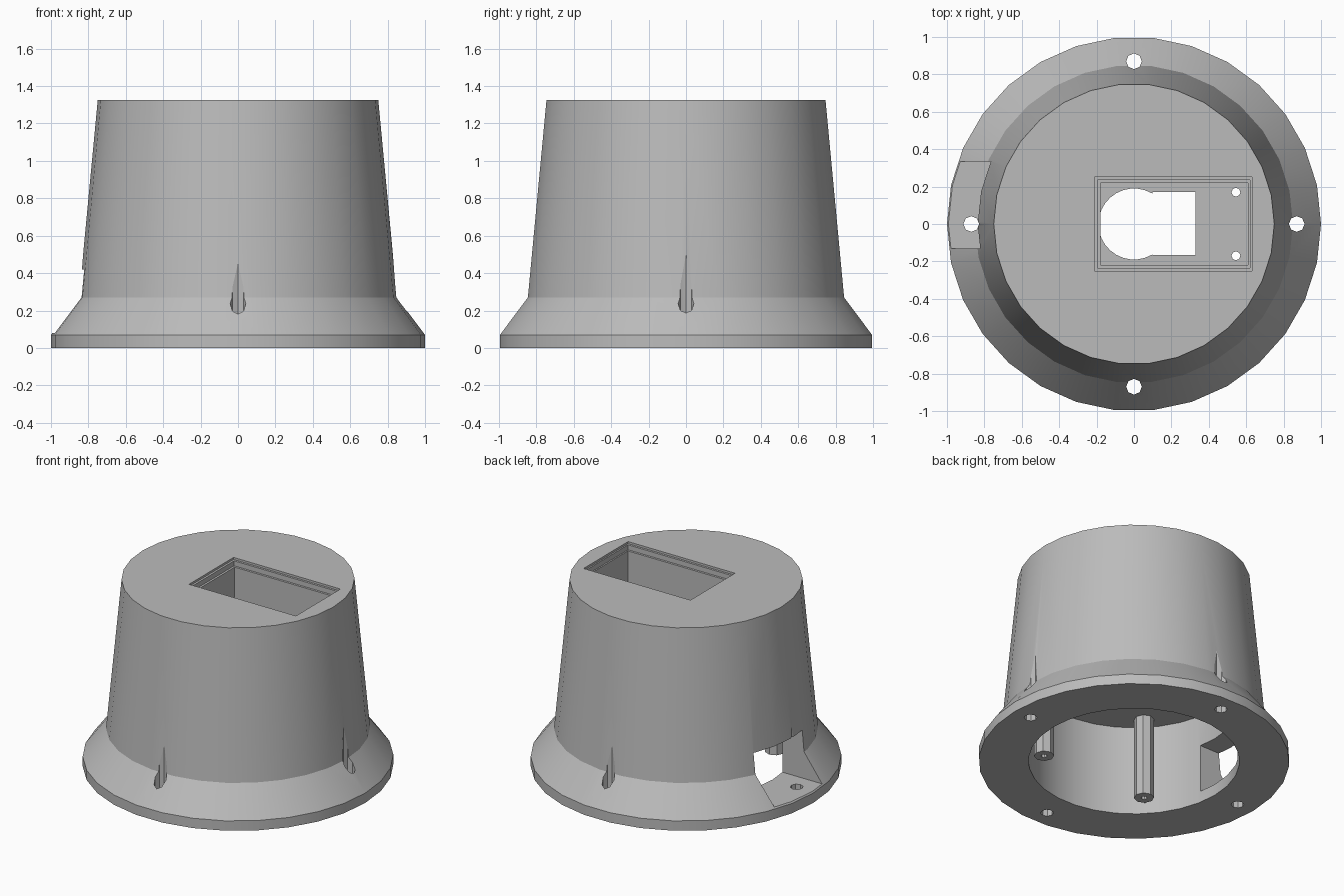
import bpy, bmesh, math
from mathutils import Matrix

if "Cube" in bpy.data.objects:
    bpy.data.objects.remove(bpy.data.objects["Cube"], do_unlink=True)

grey = bpy.data.materials.new("plain grey")
grey.use_nodes = True
colour = (0.5, 0.5, 0.5, 1)
grey.diffuse_color = colour
grey.node_tree.nodes["Principled BSDF"].inputs["Base Color"].default_value = colour


def make(name, bm):
    bmesh.ops.recalc_face_normals(bm, faces=bm.faces)
    mesh = bpy.data.meshes.new(name)
    bm.to_mesh(mesh)
    bm.free()
    mesh.materials.append(grey)
    obj = bpy.data.objects.new(name, mesh)
    bpy.context.scene.collection.objects.link(obj)
    return obj


def lathe(name, profile, sides):
    """Closed solid turned around z from (radius, height) points."""
    bm = bmesh.new()
    rings = []
    for r, z in profile:
        rings.append([bm.verts.new((r * math.cos(a), r * math.sin(a), z))
                      for a in (i * math.tau / sides for i in range(sides))])
    for low, high in zip(rings, rings[1:]):
        for i in range(sides):
            j = (i + 1) % sides
            bm.faces.new((low[i], low[j], high[j], high[i]))
    bm.faces.new(rings[0])
    bm.faces.new(rings[-1])
    return make(name, bm)


def rod(name, x, y, r, z0, z1, sides):
    obj = lathe(name, [(r, z0), (r, z1)], sides)
    obj.data.transform(Matrix.Translation((x, y, 0)))
    return obj


def box(name, x0, x1, y0, y1, z0, z1, flare=0):
    """Box whose top may be wider than its base by flare on each side."""
    bm = bmesh.new()
    bmesh.ops.create_cube(bm, size=1)
    for v in bm.verts:
        f = flare if v.co.z > 0 else 0
        v.co = (x1 + f if v.co.x > 0 else x0 - f,
                y1 + f if v.co.y > 0 else y0 - f,
                z1 if v.co.z > 0 else z0)
    return make(name, bm)


def cut(target, cutters):
    for c in cutters:
        c.hide_render = True
        mod = target.modifiers.new(c.name, "BOOLEAN")
        mod.operation, mod.solver, mod.object = "DIFFERENCE", "EXACT", c
    graph = bpy.context.evaluated_depsgraph_get()
    mesh = bpy.data.meshes.new_from_object(target.evaluated_get(graph))
    target.modifiers.clear()
    target.data = mesh
    for c in cutters:
        bpy.data.objects.remove(c, do_unlink=True)


TOP, CEILING, FLOOR = 1.325, 0.64, 0.74

# Tapered housing with a flared flange
housing = lathe("housing", [(1, 0), (1, 0.07), (0.85, 0.27), (0.75, TOP)], 30)

cutters = [
    rod("cavity", 0, 0, 0.68, -0.1, CEILING, 30),
    # Stepped rectangular pocket in the top
    box("pocket", -0.18, 0.61, -0.22, 0.22, FLOOR, TOP + 0.1),
    box("pocket_step", -0.195, 0.62, -0.235, 0.235, TOP - 0.05, TOP + 0.1),
    box("pocket_lip", -0.21, 0.63, -0.25, 0.25, TOP - 0.015, TOP + 0.1),
    # Openings through the pocket floor
    rod("round_opening", 0, 0, 0.19, CEILING - 0.1, FLOOR + 0.1, 30),
    box("square_opening", 0.1, 0.33, -0.165, 0.17, CEILING - 0.1, FLOOR + 0.1),
    # Cable port at the side
    box("cable_port", -1.1, -0.5, -0.13, 0.335, 0.08, 0.42),
]
for side in (-1, 1):
    cutters.append(rod("floor_hole", 0.545, side * 0.17, 0.024,
                       CEILING - 0.1, FLOOR + 0.1, 8))
# Flange screw holes, tall enough to groove the wall
for i in range(4):
    a = i * math.pi / 2
    cutters.append(rod("flange_hole", 0.87 * math.cos(a), 0.87 * math.sin(a),
                       0.042, -0.1, 0.6, 8))
cut(housing, cutters)
parts = [housing]

# Screw posts hanging from the ceiling
for name, x in (("right_post", -0.42), ("left_post", 0.42)):
    post = rod(name, x, -0.4, 0.065, 0.06, CEILING + 0.02, 8)
    cut(post, [rod("pilot_hole", x, -0.4, 0.02, 0, 0.3, 8)])
    parts.append(post)

# Smooth the round walls, keep edges sharp
for obj in parts:
    bpy.ops.object.select_all(action="DESELECT")
    obj.select_set(True)
    bpy.context.view_layer.objects.active = obj
    bpy.ops.object.shade_smooth_by_angle(angle=math.radians(20))
